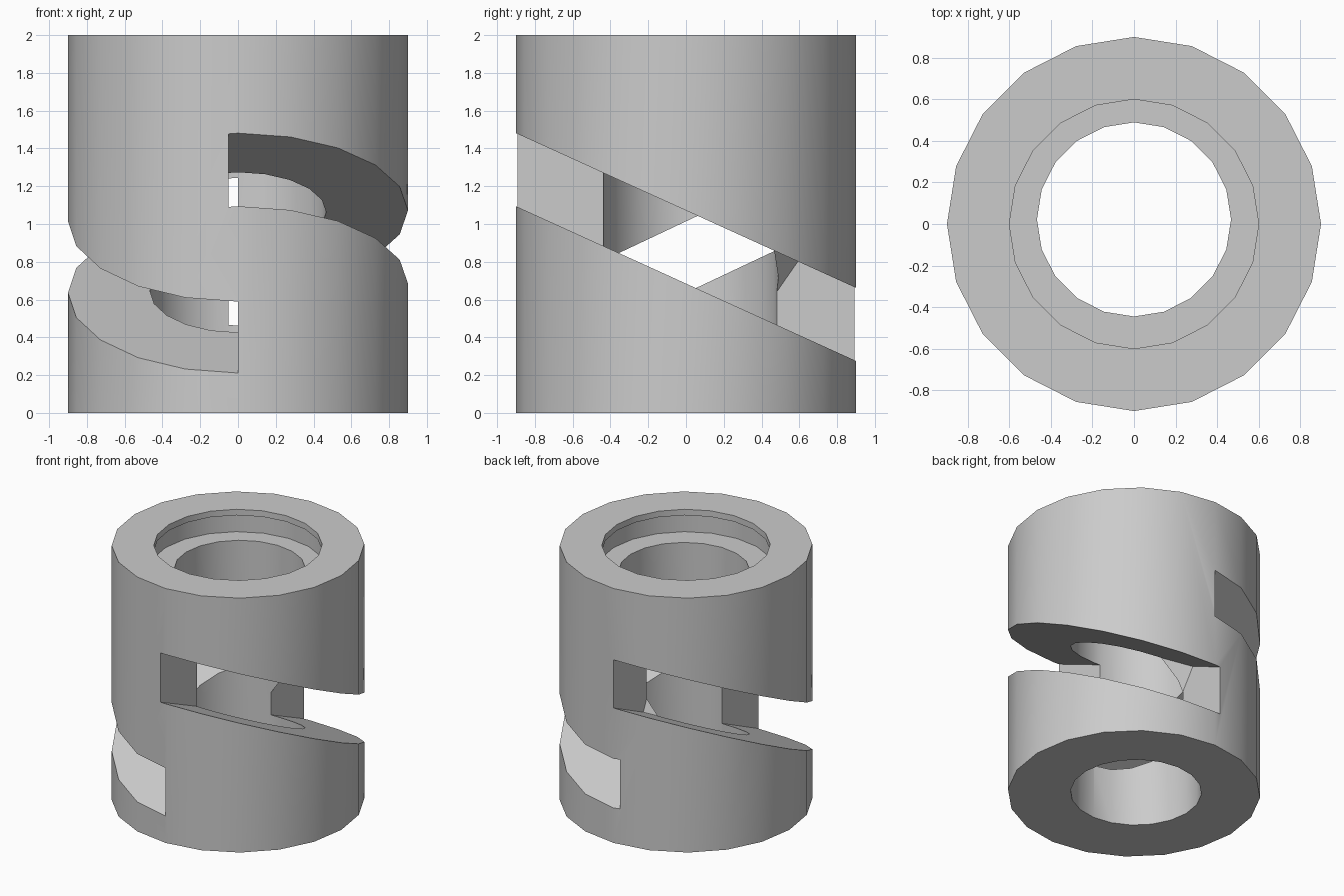
import bpy, bmesh, math
from mathutils import Vector

if "Cube" in bpy.data.objects:
    bpy.data.objects.remove(bpy.data.objects["Cube"], do_unlink=True)

grey = bpy.data.materials.new("plain_grey")
grey.use_nodes = True
colour = (0.6, 0.6, 0.6, 1)
grey.diffuse_color = colour
grey.node_tree.nodes["Principled BSDF"].inputs["Base Color"].default_value = colour


def finish(bm, name):
    bmesh.ops.recalc_face_normals(bm, faces=bm.faces)
    mesh = bpy.data.meshes.new(name)
    bm.to_mesh(mesh)
    bm.free()
    mesh.materials.append(grey)
    obj = bpy.data.objects.new(name, mesh)
    bpy.context.collection.objects.link(obj)
    return obj


def cylinder(name, radius, low, high, y=0):
    """Twenty-sided upright cylinder with a corner facing the back."""
    bm = bmesh.new()
    ring = [bm.verts.new((radius * math.sin(math.tau * i / 20),
                          y + radius * math.cos(math.tau * i / 20), low)) for i in range(20)]
    base = bm.faces.new(ring)
    top = bmesh.ops.extrude_face_region(bm, geom=[base])["geom"]
    bmesh.ops.translate(bm, vec=(0, 0, high - low),
                        verts=[v for v in top if isinstance(v, bmesh.types.BMVert)])
    return finish(bm, name)


def hull(name, points):
    bm = bmesh.new()
    for p in points:
        bm.verts.new(Vector(p))
    bmesh.ops.convex_hull(bm, input=bm.verts)
    return finish(bm, name)


def slot(name, x0, x1, mid, slope, height):
    """Slanted slab that cuts one half of the sleeve."""
    return hull(name, [(x, y, mid + slope * y + side * height / 2)
                       for x in (x0, x1) for y in (-1.2, 1.2) for side in (-1, 1)])


def combine(target, tool, operation):
    mod = target.modifiers.new(tool.name, "BOOLEAN")
    mod.operation, mod.solver, mod.object = operation, "EXACT", tool
    bpy.context.view_layer.objects.active = target
    bpy.ops.object.modifier_apply(modifier=mod.name)
    bpy.data.objects.remove(tool, do_unlink=True)


# Outer sleeve
sleeve = cylinder("slotted_sleeve", 0.9, 0, 2)

# Two opposed slanted slots
combine(sleeve, slot("right_slot", -0.05, 1.2, 0.878, -0.455, 0.387), "DIFFERENCE")
combine(sleeve, slot("left_slot", -1.2, 0, 0.825, 0.472, 0.378), "DIFFERENCE")

# Small wedges left at the inner slot corners
combine(sleeve, hull("roof_wedge", [(0.27, 0.38, 0.9), (-0.06, 0.6, 0.8), (-0.06, 0.475, 0.62),
                                    (-0.08, 0.4, 0.8), (0.1, 0.45, 0.95)]), "UNION")
combine(sleeve, hull("floor_wedge", [(-0.38, 0.29, 0.775), (0.01, 0.54, 0.88), (0.01, 0.46, 1.06),
                                     (0.02, 0.4, 0.85), (-0.15, 0.38, 0.7)]), "UNION")

# Bore, top recess and the undercut beneath its lip
combine(sleeve, cylinder("bore", 0.467, -0.1, 2.1, 0.022), "DIFFERENCE")
combine(sleeve, cylinder("recess", 0.6, 1.9, 2.1), "DIFFERENCE")
combine(sleeve, cylinder("undercut", 0.63, 1.81, 1.953), "DIFFERENCE")

bpy.ops.object.select_all(action="DESELECT")
sleeve.select_set(True)
bpy.context.view_layer.objects.active = sleeve
bpy.ops.object.shade_smooth_by_angle(angle=math.radians(30))
